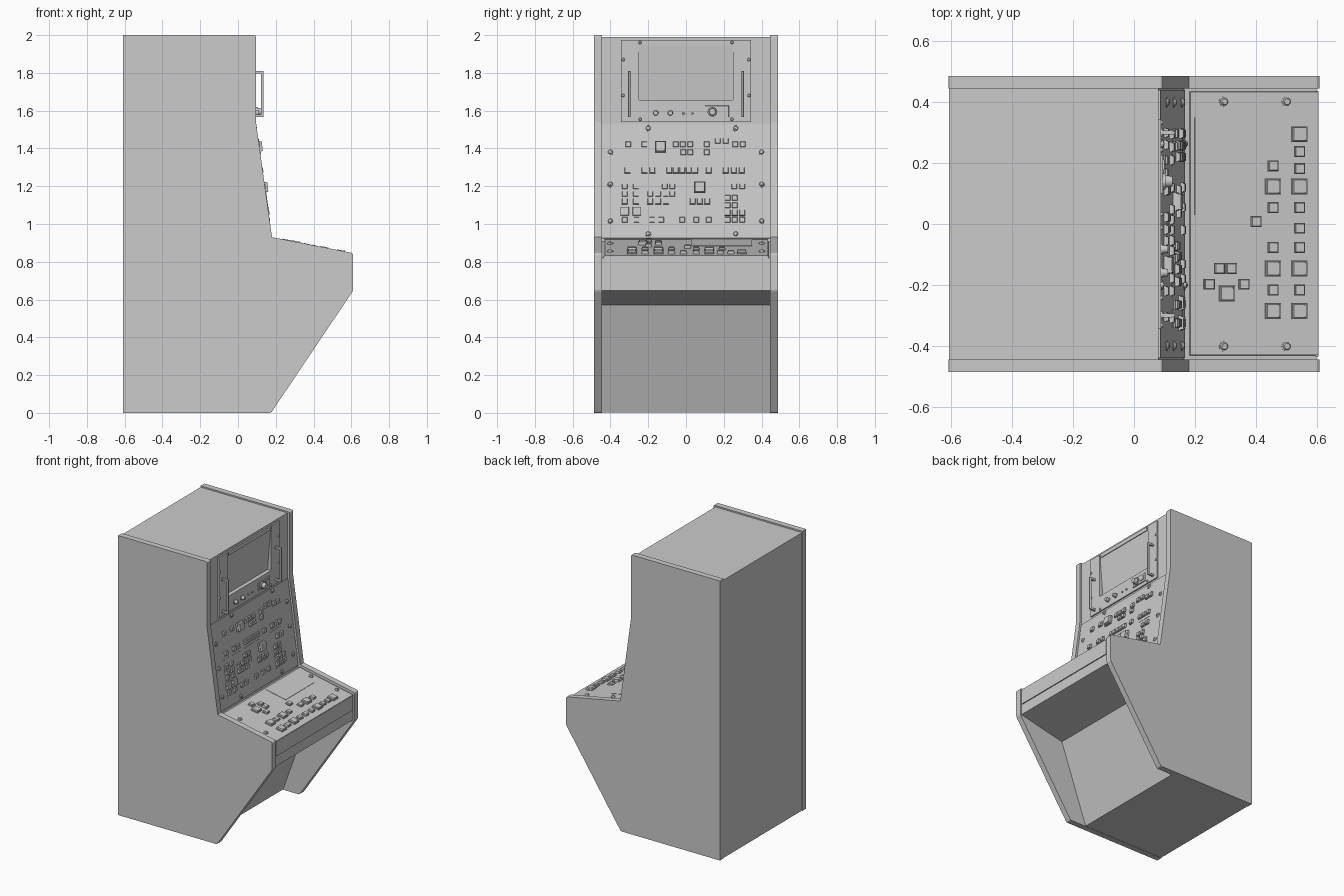
import bpy, bmesh, math
from mathutils import Matrix, Vector

if "Cube" in bpy.data.objects:
    bpy.data.objects.remove(bpy.data.objects["Cube"])


def finish(name, bm, smooth=False):
    bmesh.ops.recalc_face_normals(bm, faces=bm.faces)
    me = bpy.data.meshes.new(name)
    bm.to_mesh(me)
    bm.free()
    ob = bpy.data.objects.new(name, me)
    bpy.context.collection.objects.link(ob)
    if smooth:
        bpy.ops.object.select_all(action='DESELECT')
        ob.select_set(True)
        bpy.context.view_layer.objects.active = ob
        bpy.ops.object.shade_smooth_by_angle(angle=math.radians(35))
    return ob


def fillet(points):
    """Round the corners of an (x, z, radius) profile."""
    out = []
    for i, (x, z, r) in enumerate(points):
        p = Vector((x, z))
        if r == 0:
            out.append(p)
            continue
        a = (Vector(points[i - 1][:2]) - p).normalized()
        b = (Vector(points[(i + 1) % len(points)][:2]) - p).normalized()
        d = r / math.tan(a.angle(b) / 2)
        s, e = p + a * d, p + b * d
        for k in range(6):
            t = k / 5
            out.append(s * (1 - t) ** 2 + p * 2 * t * (1 - t) + e * t * t)
    return out


def extrude(name, pts, y0, y1):
    bm = bmesh.new()
    f = bm.faces.new([bm.verts.new((p[0], y0, p[1])) for p in pts])
    g = bmesh.ops.extrude_face_region(bm, geom=[f])
    bmesh.ops.translate(bm, vec=(0, y1 - y0, 0),
                        verts=[v for v in g['geom'] if isinstance(v, bmesh.types.BMVert)])
    return finish(name, bm)


def frame(x0, z0, x1, z1):
    """Panel frame: local x = world y, local y runs up the panel, local z outward."""
    t = Vector((x1 - x0, 0, z1 - z0)).normalized()
    n = Vector((t.z, 0, -t.x))
    m = Matrix((Vector((0, 1, 0)), t, n)).transposed().to_4x4()
    return Matrix.Translation((x0, 0, z0)) @ m


def block(bm, fr, u, v, w, h, z0, z1, taper=0.0):
    """Box on a panel; taper shrinks its outer face."""
    vs = bmesh.ops.create_cube(bm, size=1)['verts']
    for q in vs:
        k = taper if q.co.z > 0 else 0
        q.co = fr @ Vector((u + q.co.x * (w - 2 * k), v + q.co.y * (h - 2 * k),
                            z1 if q.co.z > 0 else z0))


def disc(bm, fr, u, v, r, z0, z1, r2=None, n=16):
    m = fr @ Matrix.Translation((u, v, (z0 + z1) / 2))
    bmesh.ops.create_cone(bm, cap_ends=True, segments=n, radius1=r,
                          radius2=r if r2 is None else r2, depth=z1 - z0, matrix=m)


def button(bm, fr, u, v, s, z, h):
    block(bm, fr, u, v, s, s, z - .002, z + h * .45)
    block(bm, fr, u, v, s * .9, s * .9, z + h * .45, z + h, .002)


def big_button(bm, fr, u, v, s, z, h):
    button(bm, fr, u, v, s, z, h)
    for a in (-1, 1):
        for b in (-1, 1):
            disc(bm, fr, u + a * s * .36, v + b * s * .36, .002, z + h - .001, z + h + .0015, n=8)


def screw(bm, fr, u, v, r, z):
    disc(bm, fr, u, v, r, z - .002, z + .003)
    disc(bm, fr, u, v, r * .75, z + .003, z + .009, r * .55)
    disc(bm, fr, u, v, r * .3, z + .009, z + .011, n=6)


# Side panels
side = fillet([(-.61, 0, 0), (.175, 0, .018), (.61, .648, .03), (.61, .846, .016),
               (.18, .93, 0), (.095, 1.54, .03), (.095, 2, .012), (-.61, 2, .004)])
for nm, s in (("left_side_panel", -1), ("right_side_panel", 1)):
    extrude(nm, side, *sorted((s * .445, s * .487)))

# Cabinet body with knee recess and screen bay
extrude("cabinet_body", [(-.608, .002), (.045, .002), (.25, .57), (.6, .648), (.6, .82), (.165, .908),
                         (.08, 1.53), (.08, 1.54), (.045, 1.54), (.045, 1.975), (.08, 1.975),
                         (.08, 1.99), (-.608, 1.99)], -.446, .446)

# Upper bay: fillers, screen surround and tilted screen
up = frame(.08, 0, .08, 1)
bm = bmesh.new()
for s in (-1, 1):
    block(bm, up, s * .395, 1.757, .1, .437, -.04, 0)
finish("bay_fillers", bm)
bm = bmesh.new()
for s in (-1, 1):
    block(bm, up, s * .2955, 1.757, .095, .434, -.036, .009)
block(bm, up, 0, 1.96, .496, .028, -.036, .009)
block(bm, up, 0, 1.598, .496, .115, -.036, .009)
finish("screen_surround", bm)
extrude("screen", [(.043, 1.65), (.06, 1.65), (.084, 1.948), (.043, 1.948)], -.249, .249)

# Handles
bm = bmesh.new()
for s in (-1, 1):
    block(bm, up, s * .3, 1.688, .013, .245, .043, .055, .002)
    for z in (1.573, 1.803):
        block(bm, up, s * .3, z, .013, .014, .005, .046)
        disc(bm, up, s * .3, z, .012, .008, .013)
finish("rack_handles", bm)

# Knobs, lamps, connector plate and screws of the screen unit
bm = bmesh.new()
for u in (-.16, -.083):
    disc(bm, up, u, 1.588, .018, .008, .014)
    disc(bm, up, u, 1.588, .014, .014, .032, .012)
for u in (-.012, .032):
    disc(bm, up, u, 1.585, .007, .008, .016, .005)
block(bm, up, .163, 1.596, .128, .062, .008, .015, .002)
disc(bm, up, .14, 1.594, .026, .015, .024)
disc(bm, up, .14, 1.594, .02, .024, .046, .017)
block(bm, up, .195, 1.596, .035, .03, .015, .02)
for s in (-1, 1):
    for u, z in ((.243, 1.961), (.243, 1.555), (.333, 1.87), (.333, 1.68)):
        disc(bm, up, s * u, z, .009, .008, .015, .006)
finish("screen_controls", bm, True)

# Sloped panel plate; v() turns world height into distance up the slope
sl = frame(.163, .92, .08, 1.53)
k = sl.col[1].z
def v(z): return (z - .92) / k
bm = bmesh.new()
block(bm, sl, 0, v(1.224), .882, .605, -.004, .006)
finish("sloped_panel", bm)

# Sloped panel buttons: rows of height -> y positions
rows = {
    1.42: (-.305, -.22, -.055, -.018, .022, .11, .26, .3), 1.378: (-.015, .022, .11),
    1.438: (.168, .21),
    1.283: (-.31, -.22, -.178, -.088, -.054, -.02, .014, .048, .12, .21, .253, .295),
    1.197: (-.325, -.265, -.112, -.072, .255, .297),
    1.157: (-.325, -.265, -.19, -.148, -.106, -.072),
    1.119: (-.325, -.265, -.19, -.148, -.106, .035, .073, .112),
    1.137: (.22, .258), 1.097: (.22, .258), 1.058: (.22, .258, .297),
    1.02: (-.325, -.262, -.18, -.132, -.02, .055, .12, .22, .258, .297)}
bm = bmesh.new()
for z, ys in rows.items():
    for y in ys:
        button(bm, sl, y, v(z), .032, .006, .014)
for y, z, s, h in ((-.135, 1.408, .06, .026), (.073, 1.192, .06, .026),
                   (-.325, 1.066, .05, .016), (-.26, 1.066, .05, .016)):
    big_button(bm, sl, y, v(z), s, .006, h)
finish("sloped_panel_buttons", bm)

# Thin marker strips under the button groups
bm = bmesh.new()
for y, z, w in ((-.31, 1.244, .06), (-.2, 1.244, .08), (-.02, 1.244, .17), (.25, 1.244, .12),
                (-.295, .992, .11), (.258, .992, .11), (.073, 1.09, .11)):
    block(bm, sl, y, v(z), w, .004, .005, .008)
finish("marker_strips", bm)

# Sloped panel screws
bm = bmesh.new()
for y, z in [(u, z) for u in (-.2, .263) for z in (1.506, .947)] + \
            [(s * .4, z) for s in (-1, 1) for z in (1.38, 1.21, 1.015)]:
    screw(bm, sl, y, v(z), .017, .006)
finish("sloped_panel_screws", bm, True)

# Desk plate; d() turns world x into distance up the desk
dk = frame(.6, .82, .165, .908)
c = dk.col[1].x
def d(x): return (x - .6) / c
bm = bmesh.new()
block(bm, dk, .002, d(.393), .868, .432, -.004, .014, .002)
finish("desk_plate", bm)
bm = bmesh.new()
block(bm, dk, .19, d(.275), .32, .16, .01, .0165)
finish("desk_writing_pad", bm)

# Desk buttons as x -> y positions
small = {.54: (.238, .182, .054, -.014, -.077, -.217), .453: (.191, .054, -.077, -.217),
         .397: (.008,), .277: (-.146,), .316: (-.146,), .244: (-.198,), .358: (-.198,)}
large = {.54: (.295, .123, -.146, -.286), .453: (.123, -.146, -.286), .302: (-.228,)}
bm = bmesh.new()
for x, ys in small.items():
    for y in ys:
        button(bm, dk, y, d(x), .036, .014, .014)
for x, ys in large.items():
    for y in ys:
        big_button(bm, dk, y, d(x), .052, .014, .016)
finish("desk_buttons", bm)

# Desk screws
bm = bmesh.new()
for x in (.293, .499):
    for y in (-.402, .402):
        screw(bm, dk, y, d(x), .017, .014)
finish("desk_screws", bm, True)

# Desk front fascia
bm = bmesh.new()
block(bm, frame(.6, 0, .6, 1), 0, .775, .876, .108, -.004, .006, .002)
finish("desk_fascia", bm)
